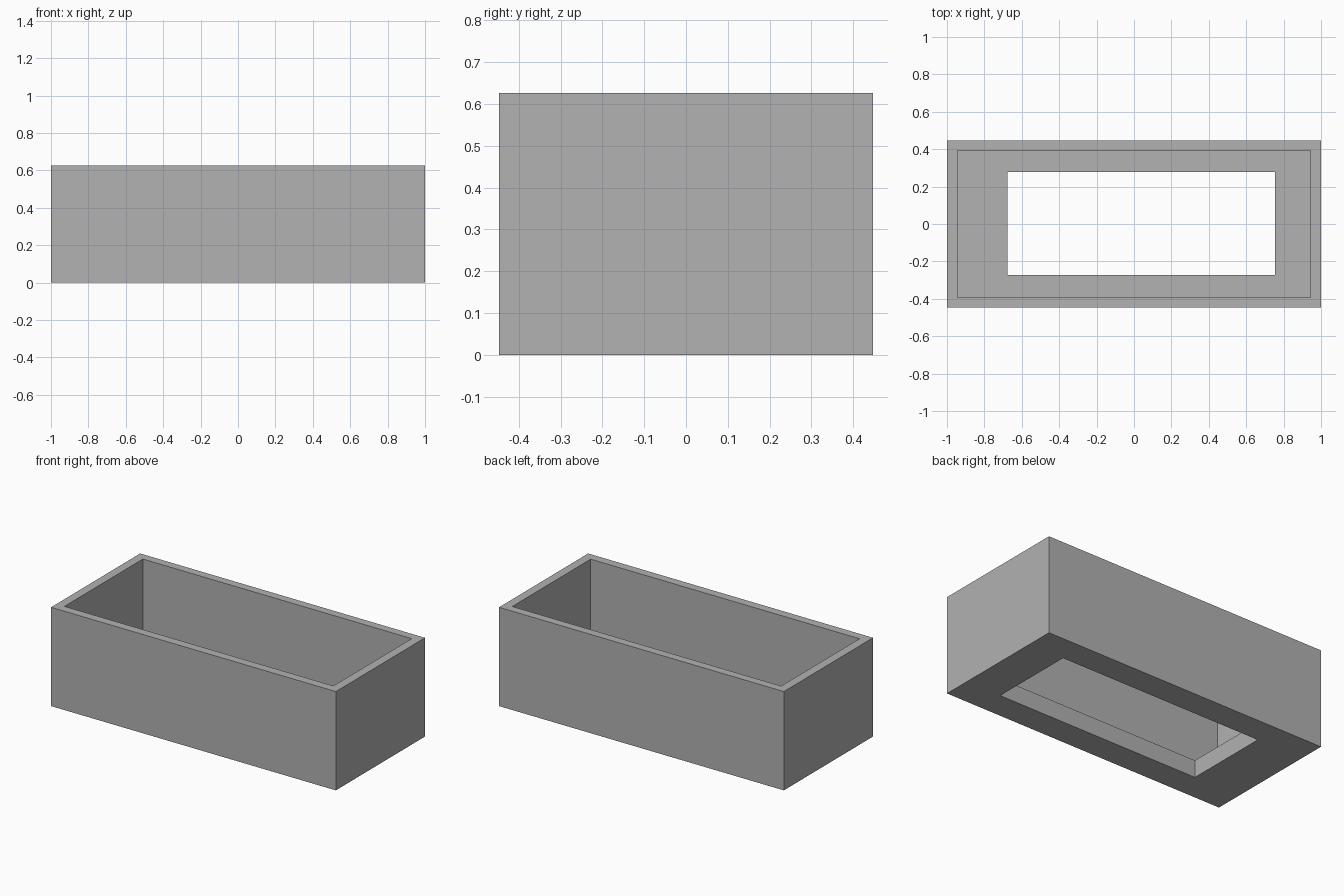
import bpy
import bmesh

cube = bpy.data.objects.get("Cube")
if cube:
    bpy.data.objects.remove(cube, do_unlink=True)

# Single grey material
GREY = (0.445, 0.445, 0.445, 1)
grey = bpy.data.materials.new("plain_grey")
grey.use_nodes = True
grey.diffuse_color = GREY
grey.node_tree.nodes["Principled BSDF"].inputs["Base Color"].default_value = GREY

HEIGHT = 0.627
FLOOR = 0.11

# Rectangles as x min, x max, y min, y max
outer = (-1, 1, -0.447, 0.447)
cavity = (-0.944, 0.944, -0.392, 0.394)
opening = (-0.677, 0.755, -0.273, 0.278)

# Closed cross-section: up the outside, over the rim, down the cavity, through the floor opening
section = [(outer, 0), (outer, HEIGHT), (cavity, HEIGHT),
           (cavity, FLOOR), (opening, FLOOR), (opening, 0)]


def ring(bm, rect, z):
    x0, x1, y0, y1 = rect
    return [bm.verts.new((x, y, z)) for x, y in ((x0, y0), (x1, y0), (x1, y1), (x0, y1))]


# Open box with a rectangular hole in its floor
bm = bmesh.new()
rings = [ring(bm, rect, z) for rect, z in section]
for i, a in enumerate(rings):
    b = rings[(i + 1) % len(rings)]
    for j in range(4):
        k = (j + 1) % 4
        bm.faces.new((a[j], a[k], b[k], b[j]))
bmesh.ops.recalc_face_normals(bm, faces=bm.faces)

mesh = bpy.data.meshes.new("open_box")
bm.to_mesh(mesh)
bm.free()
mesh.materials.append(grey)
box = bpy.data.objects.new("open_box", mesh)
bpy.context.collection.objects.link(box)
